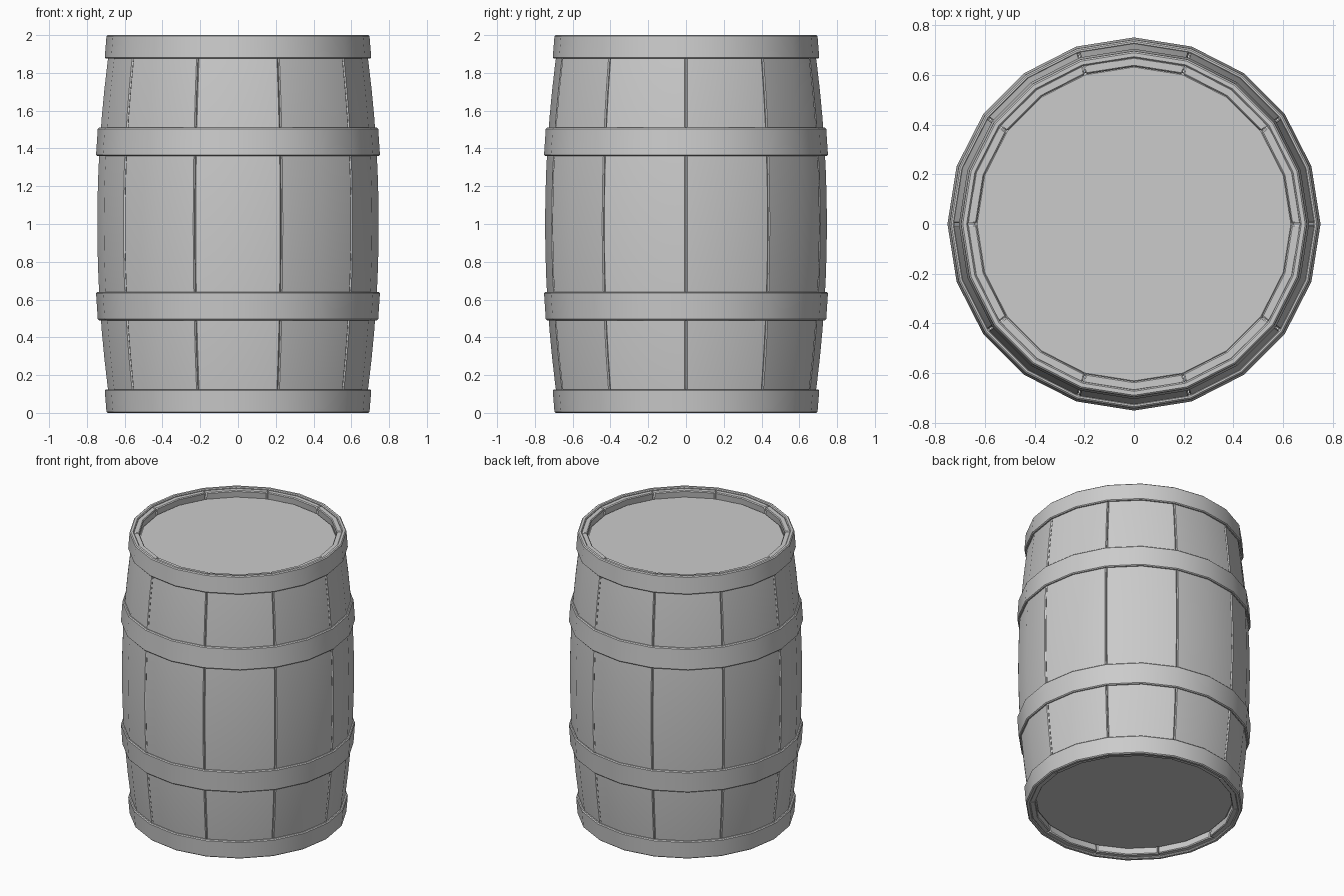
import bpy, bmesh
from math import sin, cos, radians

if "Cube" in bpy.data.objects:
    bpy.data.objects.remove(bpy.data.objects["Cube"])

SIDES = 20


def stave_radius(z):
    return 0.746 - 0.074 * (z - 1) ** 2


def finish(name, bm, bevel):
    bmesh.ops.recalc_face_normals(bm, faces=bm.faces)
    mesh = bpy.data.meshes.new(name)
    bm.to_mesh(mesh)
    bm.free()
    ob = bpy.data.objects.new(name, mesh)
    bpy.context.collection.objects.link(ob)
    mod = ob.modifiers.new("bevel", 'BEVEL')
    mod.width = bevel
    mod.segments = 1
    mod.limit_method = 'ANGLE'
    mod.angle_limit = radians(50)
    bpy.ops.object.select_all(action='DESELECT')
    ob.select_set(True)
    bpy.context.view_layer.objects.active = ob
    bpy.ops.object.shade_smooth_by_angle(angle=radians(30))
    return ob


def point(r, deg, z):
    a = radians(deg)
    return (r * cos(a), r * sin(a), z)


def ring(name, profile, bevel):
    """Lathe a closed (radius, z) profile around z with SIDES facets."""
    bm = bmesh.new()
    loops = [[bm.verts.new(point(r, i * 360 / SIDES, z)) for r, z in profile]
             for i in range(SIDES)]
    n = len(profile)
    for i in range(SIDES):
        a, b = loops[i], loops[(i + 1) % SIDES]
        for j in range(n):
            k = (j + 1) % n
            bm.faces.new((a[j], b[j], b[k], a[k]))
    return finish(name, bm, bevel)


# Ten bulging staves, each two facets wide
def stave(index):
    bm = bmesh.new()
    rows, z0, z1, thick = 14, 0.01, 1.99, 0.04
    start = index * 36
    grid = []
    for j in range(rows + 1):
        z = z0 + (z1 - z0) * j / rows
        r = stave_radius(z)
        section = [(r, start + 0.1), (r, start + 18), (r, start + 35.9),
                   (r - thick, start + 35.9), (r - thick, start + 18), (r - thick, start + 0.1)]
        grid.append([bm.verts.new(point(rad, a, z)) for rad, a in section])
    for a, b in zip(grid, grid[1:]):
        for i in range(6):
            k = (i + 1) % 6
            bm.faces.new((a[i], a[k], b[k], b[i]))
    for end in (grid[0], grid[-1]):
        bm.faces.new((end[0], end[1], end[4], end[5]))
        bm.faces.new((end[1], end[2], end[3], end[4]))
    finish(f"stave_{index + 1}", bm, 0.006)


for s in range(10):
    stave(s)


# Metal hoops, mirrored about mid-height
def hoop_pair(name, z_in, r_in, z_out, r_out):
    profile = [(r_in, z_in), (r_out, z_out),
               (stave_radius(z_out) - 0.004, z_out), (stave_radius(z_in) - 0.004, z_in)]
    ring("upper_" + name, profile, 0.006)
    ring("lower_" + name, [(r, 2 - z) for r, z in profile], 0.006)


hoop_pair("middle_hoop", 1.36, 0.752, 1.51, 0.742)
hoop_pair("end_hoop", 1.875, 0.706, 2.0, 0.696)


# Recessed round heads at both ends
def head(name, z):
    bm = bmesh.new()
    bmesh.ops.create_cone(bm, cap_ends=True, segments=SIDES, radius1=0.642,
                          radius2=0.642, depth=0.05)
    bmesh.ops.translate(bm, verts=bm.verts, vec=(0, 0, z))
    finish(name, bm, 0.01)


head("top_head", 1.92)
head("bottom_head", 0.08)
